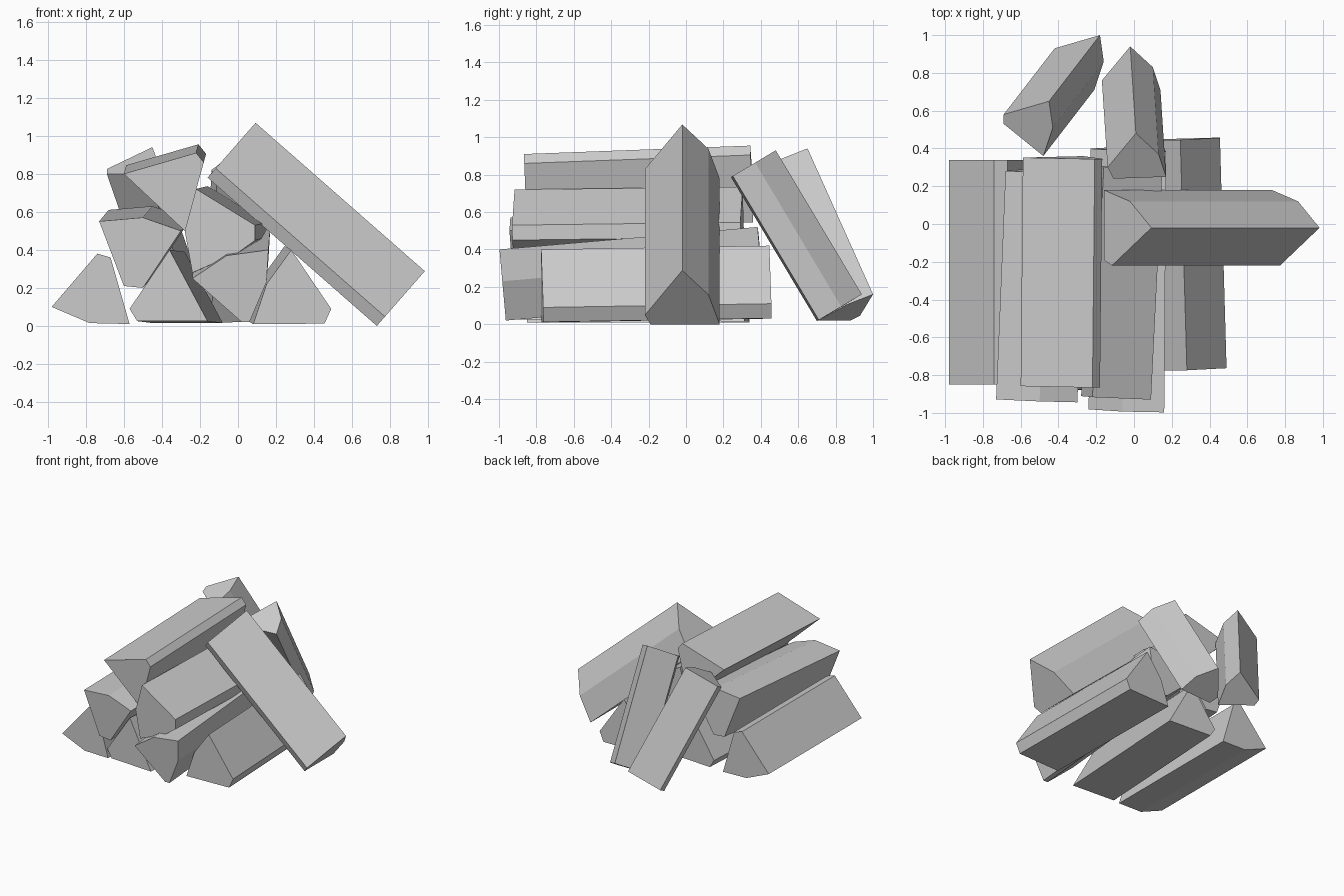
import bpy
from mathutils import Vector

if "Cube" in bpy.data.objects:
    bpy.data.objects.remove(bpy.data.objects["Cube"])


def prism(name, ring, direction):
    """Split log: an end outline extruded along a direction."""
    n = len(ring)
    verts = [Vector(p) for p in ring] + [Vector(p) + Vector(direction) for p in ring]
    faces = [list(range(n)), list(range(2 * n - 1, n - 1, -1))]
    faces += [[(i + 1) % n, i, n + i, n + (i + 1) % n] for i in range(n)]
    me = bpy.data.meshes.new(name)
    me.from_pydata(verts, [], faces)
    ob = bpy.data.objects.new(name, me)
    bpy.context.collection.objects.link(ob)
    bpy.context.view_layer.objects.active = ob
    ob.select_set(True)
    bpy.ops.object.mode_set(mode='EDIT')
    bpy.ops.mesh.select_all(action='SELECT')
    bpy.ops.mesh.normals_make_consistent(inside=False)
    bpy.ops.object.mode_set(mode='OBJECT')
    ob.select_set(False)
    return ob


def stacked_log(name, section, y0, y1, dx=0.0, dz=0.0):
    """Log lying roughly along y; its ends are cut square to its axis."""
    length = y1 - y0
    xc = sum(p[0] for p in section) / len(section)
    zc = sum(p[1] for p in section) / len(section)
    ring = [(x, y0 - ((x - xc) * dx + (z - zc) * dz) / length, z) for x, z in section]
    return prism(name, ring, (dx, length, dz))


# Bottom row
stacked_log("bottom_log_far_left",
            [(-.98, .10), (-.74, .38), (-.67, .36), (-.57, .01), (-.78, .015)], -.85, .34)
stacked_log("bottom_log_left",
            [(-.57, .09), (-.36, .40), (-.16, .025), (-.53, .025)], -.87, .33, .08, -.01)
stacked_log("bottom_log_middle",
            [(-.24, .25), (-.06, .37), (.16, .40), (.15, .23), (.06, .02), (.02, .02)],
            -.98, .40, .01, .12)
stacked_log("bottom_log_right",
            [(.08, .01), (.15, .22), (.28, .40), (.49, .09), (.455, .012)],
            -.77, .45, -.035, .02)

# Second row
stacked_log("second_log_left",
            [(-.73, .55), (-.50, .57), (-.30, .50), (-.50, .20), (-.60, .21)],
            -.93, .28, .05, .06)
stacked_log("second_log_right",
            [(-.22, .72), (.09, .53), (.09, .45), (0, .385), (-.24, .28), (-.28, .50)],
            -.92, .30, .06, .015)

# Top log
stacked_log("top_log",
            [(-.60, .80), (-.22, .91), (-.18, .86), (-.28, .50)], -.86, .35, .012, .045)

# Log leaning on the right side: section as (y, height above its underside)
lean_section = [(-.22, .065), (-.19, 0), (.18, 0), (.12, .21), (-.02, .383)]
prism("right_leaning_log",
      [(.73 + .659 * h, y, .752 * h) for y, h in lean_section], (-.89, 0, .78))

# Two logs leaning on the back, outlined at their upper ends
prism("back_leaning_log_right",
      [(.01, .48, .93), (.13, .37, .864), (.17, .25, .793), (-.11, .24, .787), (-.14, .30, .82)],
      (-.03, .46, -.77))
prism("back_leaning_log_left",
      [(-.45, .65, .94), (-.43, .51, .885), (-.48, .36, .80), (-.69, .53, .80), (-.69, .58, .825)],
      (.27, .35, -.78))
